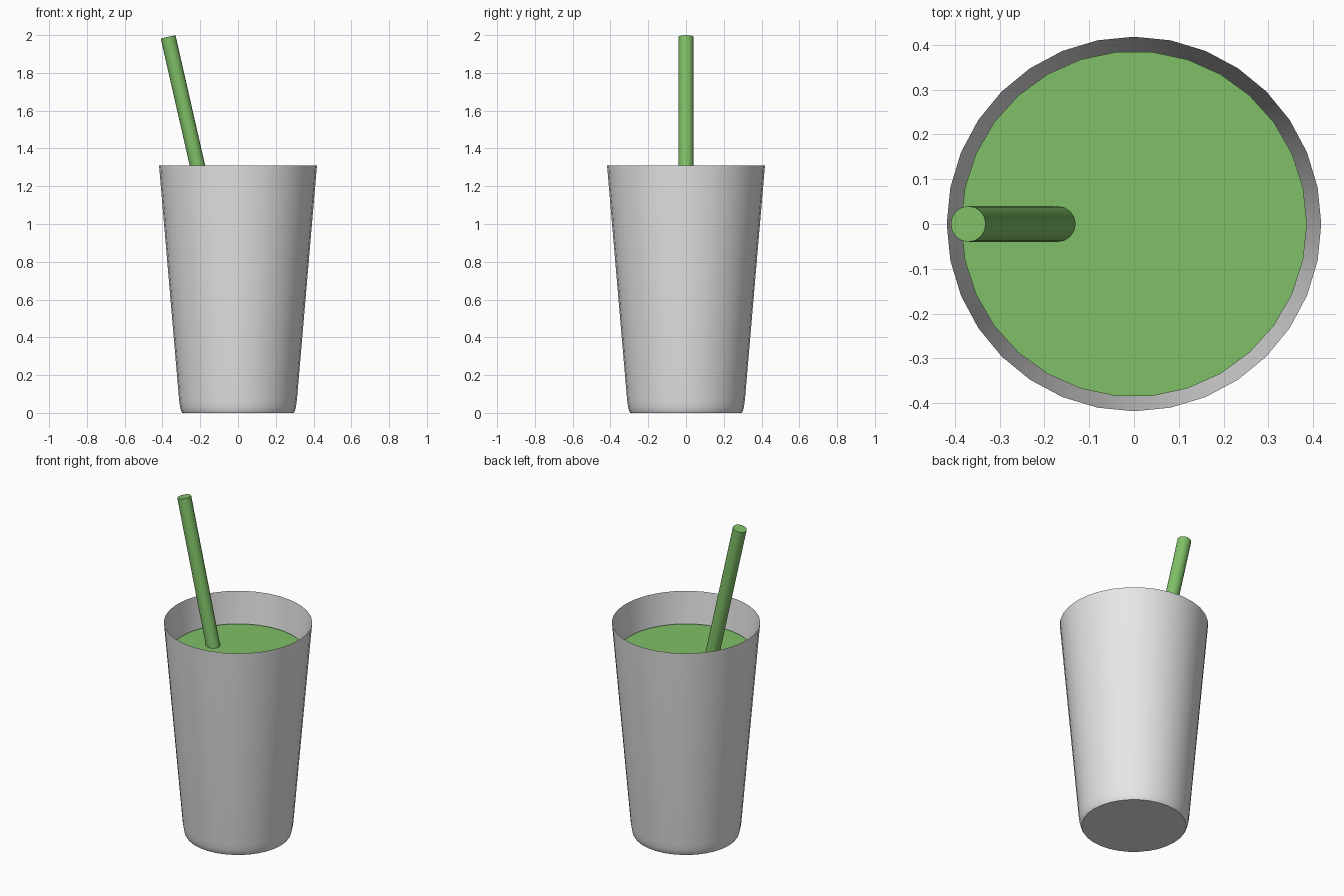
import bpy
import math
from mathutils import Vector

default = bpy.data.objects.get("Cube")
if default:
    bpy.data.objects.remove(default, do_unlink=True)


def material(name, rgb):
    mat = bpy.data.materials.new(name)
    mat.use_nodes = True
    color = (*rgb, 1.0)
    mat.diffuse_color = color
    mat.node_tree.nodes["Principled BSDF"].inputs["Base Color"].default_value = color
    return mat


def lathe(name, profile, sides, mat, cap_top):
    """Revolve (radius, height) points around z, with a flat bottom cap."""
    verts = []
    for r, z in profile:
        for i in range(sides):
            a = math.tau * i / sides
            verts.append((r * math.cos(a), r * math.sin(a), z))
    faces = [tuple(reversed(range(sides)))]
    for ring in range(len(profile) - 1):
        for i in range(sides):
            j = (i + 1) % sides
            low, high = ring * sides, (ring + 1) * sides
            faces.append((low + i, low + j, high + j, high + i))
    if cap_top:
        faces.append(tuple(range(len(verts) - sides, len(verts))))
    mesh = bpy.data.meshes.new(name)
    mesh.from_pydata(verts, [], faces)
    mesh.materials.append(mat)
    obj = bpy.data.objects.new(name, mesh)
    bpy.context.collection.objects.link(obj)
    smooth(obj)
    return obj


def smooth(obj):
    bpy.ops.object.select_all(action='DESELECT')
    obj.select_set(True)
    bpy.context.view_layer.objects.active = obj
    bpy.ops.object.shade_smooth_by_angle(angle=math.radians(40))


cup_grey = material("cup_grey", (0.8, 0.8, 0.8))
drink_green = material("drink_green", (0.216, 0.527, 0.136))

# Thin-walled open cup with a slightly rounded foot
lathe("cup", [(0.295, 0), (0.301, 0.01), (0.307, 0.035), (0.312, 0.07), (0.418, 1.31)],
      32, cup_grey, cap_top=False)

# Drink filling the cup to just below the rim
lathe("drink", [(0.29, 0.06), (0.386, 1.12)], 30, drink_green, cap_top=True)

# Straw leaning to one side, its foot under the drink surface
top = Vector((-0.37, 0, 1.991))
foot = Vector((-0.125, 0, 0.915))
axis = top - foot
straw = lathe("straw", [(0.04, 0), (0.04, axis.length)], 16, drink_green, cap_top=True)
straw.location = foot
straw.rotation_euler = (0, math.atan2(axis.x, axis.z), 0)
